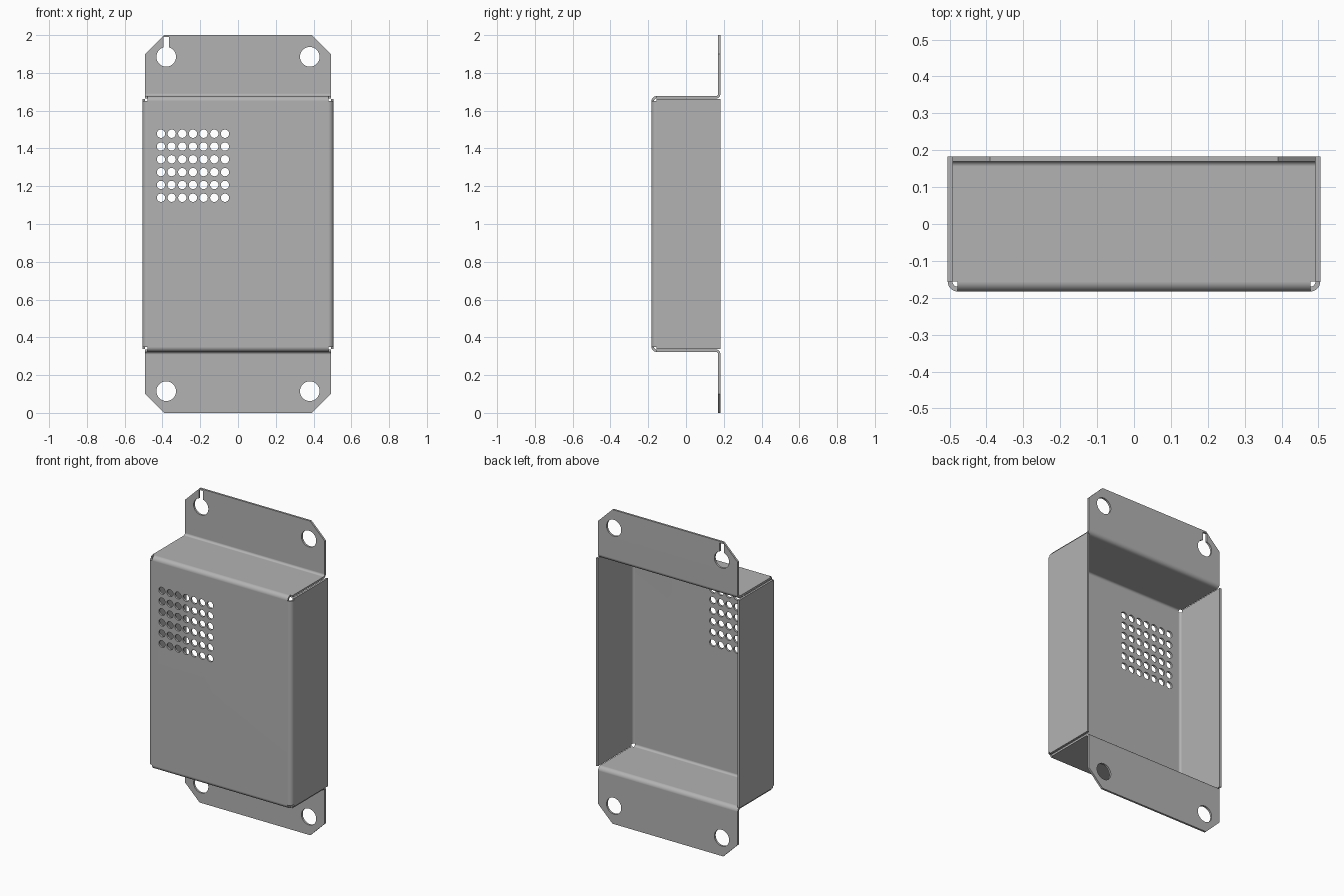
import bpy, bmesh
from math import cos, sin, radians
from mathutils import Matrix

if "Cube" in bpy.data.objects:
    bpy.data.objects.remove(bpy.data.objects["Cube"])

THICK = 0.013
R = 0.027                    # outer bend radius
PX, WX, SX = 0.478, 0.492, 0.505   # half widths: panel, end wall and flange, side wall
BACK, FRONT = 0.183, -0.183
BEND_Y = FRONT + R
TOP = 1.65                   # top edge of the flat front panel

metal = bpy.data.materials.new("sheet_metal_grey")
metal.use_nodes = True
grey = (0.45, 0.45, 0.45, 1)
metal.diffuse_color = grey
metal.node_tree.nodes["Principled BSDF"].inputs["Base Color"].default_value = grey


def arc(cx, cy, r, start, end, n=8):
    angles = [radians(start + (end - start) * i / n) for i in range(n + 1)]
    return [(cx + r * cos(a), cy + r * sin(a)) for a in angles]


def make_object(name, bm):
    mesh = bpy.data.meshes.new(name)
    bm.to_mesh(mesh)
    bm.free()
    obj = bpy.data.objects.new(name, mesh)
    bpy.context.collection.objects.link(obj)
    return obj


sheet = bmesh.new()


def face(points):
    sheet.faces.new([sheet.verts.new(p) for p in points])


# Flat front panel
face([(-PX, FRONT, 2 - TOP), (PX, FRONT, 2 - TOP), (PX, FRONT, TOP), (-PX, FRONT, TOP)])

# End walls and mounting flanges, above and below
front_bend = arc(BEND_Y, TOP, R, 180, 90)
r_in = R - THICK
flange_y = BACK - THICK
wall_end = flange_y - r_in
wall_z = TOP + R
back_bend = arc(wall_end, wall_z + r_in, r_in, 270, 360)
for flip in (False, True):
    def at(x, y, z):
        return (x, y, 2 - z if flip else z)

    for path, w in ((front_bend, PX), (back_bend, WX)):
        for (y0, z0), (y1, z1) in zip(path, path[1:]):
            face([at(-w, y0, z0), at(w, y0, z0), at(w, y1, z1), at(-w, y1, z1)])
    face([at(-WX, BEND_Y, wall_z), at(-PX, BEND_Y, wall_z), at(PX, BEND_Y, wall_z),
          at(WX, BEND_Y, wall_z), at(WX, wall_end, wall_z), at(-WX, wall_end, wall_z)])
    low = wall_z + r_in
    face([at(x, flange_y, z) for x, z in
          ((-WX, low), (WX, low), (WX, 1.9), (0.39, 2), (-0.39, 2), (-WX, 1.9))])

# Side walls
side_bend = arc(PX, BEND_Y, R, 270, 360)
side_top = TOP + 0.012
for s in (-1, 1):
    for (x0, y0), (x1, y1) in zip(side_bend, side_bend[1:]):
        face([(s * x0, y0, 2 - TOP), (s * x1, y1, 2 - TOP), (s * x1, y1, TOP), (s * x0, y0, TOP)])
    face([(s * SX, y, z) for y, z in
          ((BEND_Y, 2 - side_top), (BACK, 2 - side_top), (BACK, side_top),
           (BEND_Y, side_top), (BEND_Y, TOP), (BEND_Y, 2 - TOP))])

bmesh.ops.remove_doubles(sheet, verts=sheet.verts, dist=0.0002)
bmesh.ops.recalc_face_normals(sheet, faces=sheet.faces)
panel = max(sheet.faces, key=lambda f: f.calc_area())
if panel.normal.y > 0:
    bmesh.ops.reverse_faces(sheet, faces=sheet.faces)
cover = make_object("folded_cover", sheet)
cover.data.materials.append(metal)

# Cutters: vent grid, mounting holes and hanging slot
holes = bmesh.new()


def drill(x, y, z, r, n):
    bmesh.ops.create_cone(holes, cap_ends=True, segments=n, radius1=r, radius2=r, depth=0.1,
                          matrix=Matrix.Translation((x, y, z)) @ Matrix.Rotation(radians(90), 4, "X"))


for col in range(7):
    for row in range(6):
        drill(-0.408 + 0.0565 * col, FRONT, 1.139 + 0.0678 * row, 0.022, 24)
for x in (-0.38, 0.38):
    for z in (0.115, 1.885):
        drill(x, BACK, z, 0.052, 40)
bmesh.ops.create_cube(holes, size=1, matrix=Matrix.Translation((-0.38, BACK, 1.94))
                      @ Matrix.Diagonal((0.03, 0.09, 0.1, 1)))
cutter = make_object("hole_cutter", holes)
cutter.hide_render = True

# Give the sheet thickness, cut the holes and shade
bpy.ops.object.select_all(action="DESELECT")
cover.select_set(True)
bpy.context.view_layer.objects.active = cover
solid = cover.modifiers.new("thickness", "SOLIDIFY")
solid.thickness, solid.offset, solid.use_even_offset = THICK, -1, True
cut = cover.modifiers.new("holes", "BOOLEAN")
cut.operation, cut.solver, cut.use_self, cut.object = "DIFFERENCE", "EXACT", True, cutter
for name in ("thickness", "holes"):
    bpy.ops.object.modifier_apply(modifier=name)
bpy.data.objects.remove(cutter)
bpy.ops.object.shade_smooth_by_angle(angle=radians(30))
weighted = cover.modifiers.new("flat_normals", "WEIGHTED_NORMAL")
weighted.keep_sharp = True
